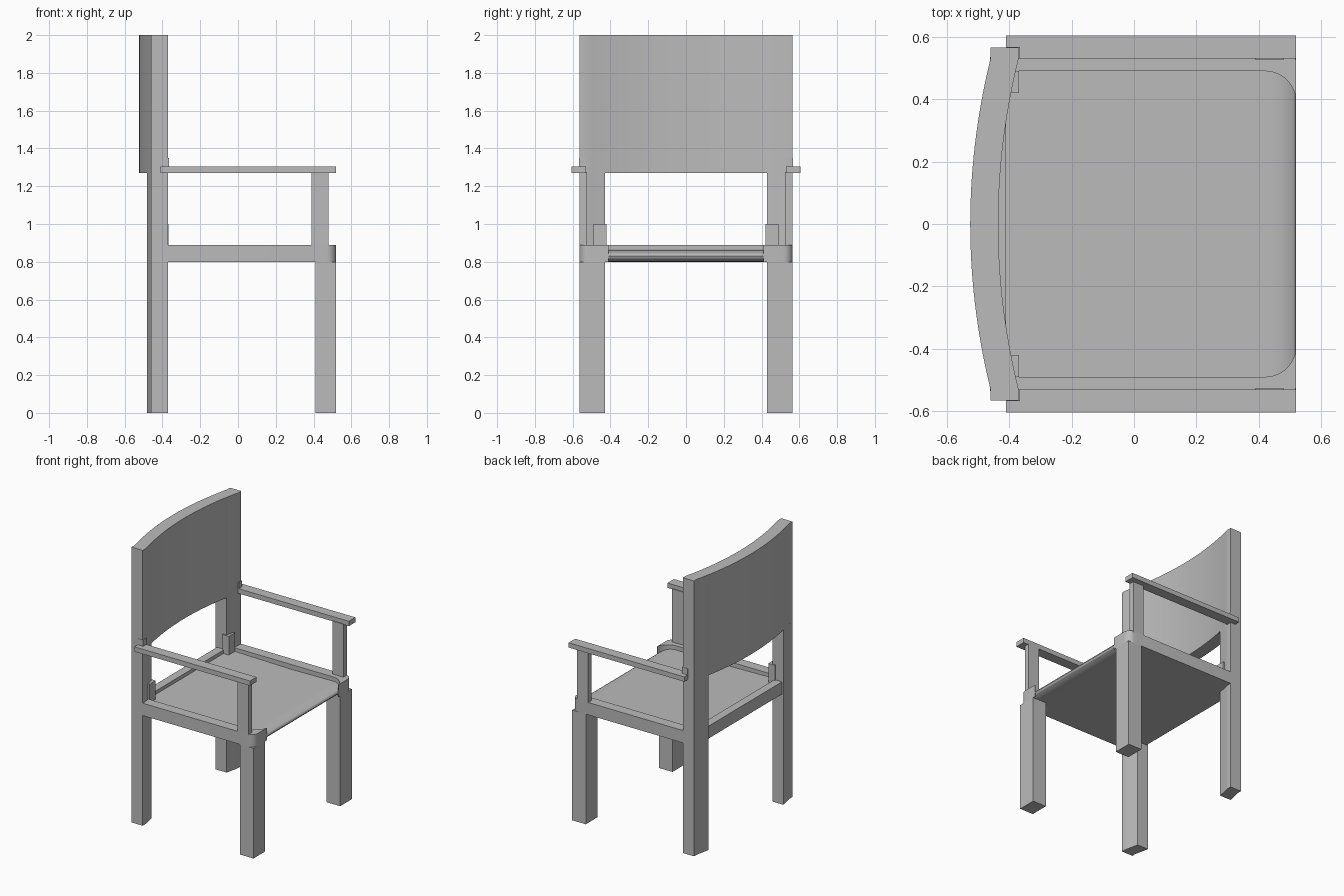
import bpy, bmesh, math

cube = bpy.data.objects.get("Cube")
if cube:
    bpy.data.objects.remove(cube, do_unlink=True)

grey = bpy.data.materials.new("plain_grey")
grey.use_nodes = True
colour = (0.5, 0.5, 0.5, 1)
grey.diffuse_color = colour
grey.node_tree.nodes["Principled BSDF"].inputs["Base Color"].default_value = colour


def prism(name, outline, low, high, along="z"):
    """Extrude a closed outline: (x, y) along z, or (x, z) along y."""
    bm = bmesh.new()
    place = (lambda a, b, c: (a, b, c)) if along == "z" else (lambda a, b, c: (a, c, b))
    base = bm.faces.new([bm.verts.new(place(a, b, low)) for a, b in outline])
    grown = bmesh.ops.extrude_face_region(bm, geom=[base])["geom"]
    shift = place(0, 0, high - low)
    bmesh.ops.translate(bm, vec=shift, verts=[v for v in grown if isinstance(v, bmesh.types.BMVert)])
    bmesh.ops.recalc_face_normals(bm, faces=bm.faces)
    mesh = bpy.data.meshes.new(name)
    bm.to_mesh(mesh)
    bm.free()
    obj = bpy.data.objects.new(name, mesh)
    bpy.context.collection.objects.link(obj)
    mesh.materials.append(grey)
    bpy.ops.object.select_all(action="DESELECT")
    obj.select_set(True)
    bpy.context.view_layer.objects.active = obj
    bpy.ops.object.shade_smooth_by_angle(angle=math.radians(30))
    return obj


def box(name, x0, x1, y0, y1, z0, z1):
    return prism(name, [(x0, y0), (x1, y0), (x1, y1), (x0, y1)], z0, z1)


def arc(cx, cy, rx, ry, start, end, steps=8):
    angles = [math.radians(start + (end - start) * i / steps) for i in range(steps + 1)]
    return [(cx + rx * math.cos(a), cy + ry * math.sin(a)) for a in angles]


def curved_outline(y0, y1, steps):
    """Plan of a strip that follows the bow of the backrest."""
    ys = [y0 + (y1 - y0) * i / steps for i in range(steps + 1)]
    bow = [0.065 * min(1, abs(y) / 0.53) ** 2 for y in ys]
    front = [(-0.435 + b, y) for b, y in zip(bow, ys)]
    back = [(-0.525 + b, y) for b, y in zip(bow, ys)]
    return front + back[::-1]


# Bowed backrest between the tall posts
prism("backrest", curved_outline(-0.565, 0.565, 32), 1.27, 2.0)

# Seat panel with a rolled front edge, and the rail behind it
seat = [(-0.42, 0.80), (-0.42, 0.865), (0.1, 0.855)] + arc(0.44, 0.83, 0.08, 0.03, 90, -90)
prism("seat", seat, -0.495, 0.495, along="y")
box("back_rail", -0.47, -0.41, -0.45, 0.45, 0.80, 0.89)

for side, s in (("left", 1), ("right", -1)):
    # Tall back posts and front legs
    post = [(x, s * y) for x, y in curved_outline(0.43, 0.565, 6)]
    prism(side + "_back_post", post, 0, 1.27)
    box(side + "_front_leg", 0.41, 0.52, s * 0.43, s * 0.565, 0, 0.80)

    # Side rail turning inward at the front corner
    rail = [(-0.40, 0.49), (-0.40, 0.565)] + arc(0.47, 0.515, 0.05, 0.05, 90, 0, 6)
    rail += [(0.52, 0.41)] + arc(0.42, 0.39, 0.1, 0.1, 12, 90)
    prism(side + "_side_rail", [(x, s * y) for x, y in rail], 0.80, 0.89)

    # Armrest, its upright and the tenon at the back
    box(side + "_armrest", -0.41, 0.52, s * 0.53, s * 0.605, 1.27, 1.305)
    box(side + "_arm_upright", 0.39, 0.48, s * 0.525, s * 0.565, 0.88, 1.275)
    box(side + "_arm_tenon", -0.41, -0.365, s * 0.53, s * 0.567, 1.30, 1.35)

    # Small block where the seat meets the back post
    box(side + "_corner_block", -0.42, -0.368, s * 0.42, s * 0.49, 0.86, 1.0)
